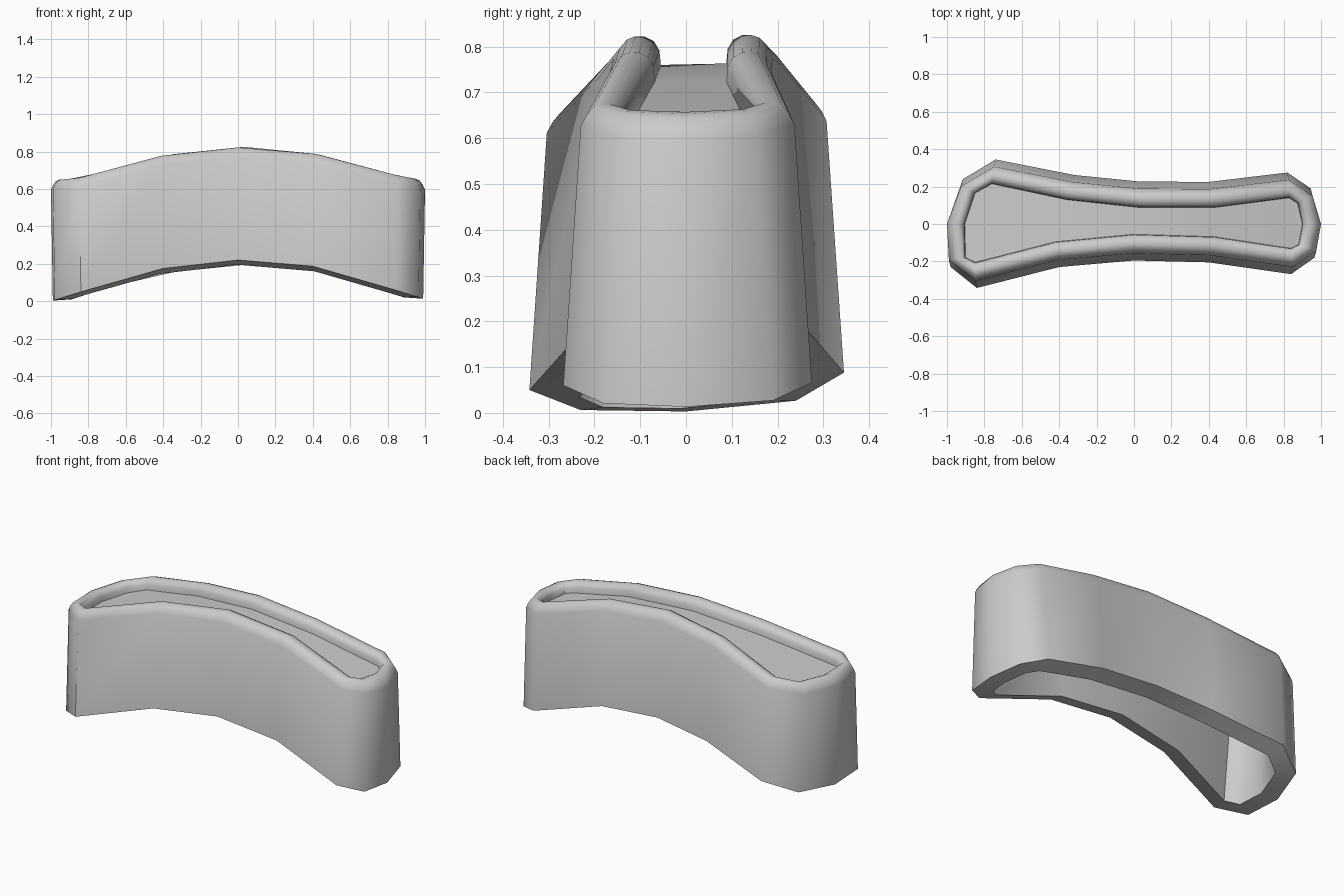
import bpy, bmesh, math
from mathutils import Vector

if "Cube" in bpy.data.objects:
    bpy.data.objects.remove(bpy.data.objects["Cube"])

# Plan outlines, counter-clockwise from the front left corner
BASE = [(-.84, -.342), (-.4, -.23), (0, -.195), (.4, -.205), (.84, -.268), (.965, -.18),
        (.99, 0), (.945, .19), (.82, .275), (.4, .225), (.03, .227), (-.32, .262),
        (-.74, .345), (-.915, .24), (-.99, 0), (-.98, -.23)]
MOUTH = [(-.85, -.205), (-.42, -.095), (0, -.055), (.43, -.068), (.84, -.13), (.88, -.11),
         (.9, 0), (.875, .11), (.83, .14), (.43, .088), (.03, .088), (-.36, .13),
         (-.76, .215), (-.85, .165), (-.905, 0), (-.9, -.18)]
# Arches of the bottom edge and of the rim crest
LOW = [(-1, 0), (-.84, .05), (-.74, .088), (-.4, .175), (0, .22), (.4, .187), (.84, .06), (1, .01)]
HIGH = [(-1, .645), (-.84, .66), (-.4, .78), (.03, .825), (.44, .785), (.84, .675), (1, .645)]


def arch(table, x):
    x = max(-1, min(1, x))
    for (x0, z0), (x1, z1) in zip(table, table[1:]):
        if x <= x1:
            return z0 + (z1 - z0) * (x - x0) / (x1 - x0)


def inset(loop, d):
    out = []
    for i, p in enumerate(loop):
        a, b, c = Vector(loop[i - 1]), Vector(p), Vector(loop[(i + 1) % len(loop)])
        u, v = (b - a).normalized(), (c - b).normalized()
        n1, n2 = Vector((-u.y, u.x)), Vector((-v.y, v.x))
        out.append(tuple(b + (n1 + n2) * d / (1 + n1.dot(n2))))
    return out


def ring(bm, loop, table, dz):
    return [bm.verts.new((x, y, arch(table, x) + dz)) for x, y in loop]


def cap(bm, r):
    for i in range(4):
        bm.faces.new((r[i], r[i + 1], r[11 - i], r[12 - i]))
    bm.faces.new(r[4:9])
    bm.faces.new(r[12:] + r[:1])


bm = bmesh.new()
shoulder = [(x * 1.01, y - math.copysign(min(.038, abs(y) * .2), y)) for x, y in BASE]

# Hollow underside, outer wall, rolled rim, then recessed floor
rings = [ring(bm, inset(shoulder, .1), HIGH, -.165),
         ring(bm, inset(BASE, .1), LOW, -.025),
         ring(bm, BASE, LOW, 0)]
for t, dz in [(0, -.048), (.12, -.025), (.28, -.006), (.45, 0), (.65, 0),
              (.85, -.01), (.97, -.03), (1, -.062)]:
    loop = [(a[0] + (b[0] - a[0]) * t, a[1] + (b[1] - a[1]) * t)
            for a, b in zip(shoulder, MOUTH)]
    rings.append(ring(bm, loop, HIGH, dz))
for a, b in zip(rings, rings[1:]):
    for i in range(16):
        j = (i + 1) % 16
        bm.faces.new((a[i], a[j], b[j], b[i]))
cap(bm, rings[0])
cap(bm, rings[-1])
bmesh.ops.recalc_face_normals(bm, faces=bm.faces)

mesh = bpy.data.meshes.new("arched_shell")
bm.to_mesh(mesh)
bm.free()
obj = bpy.data.objects.new("arched_shell", mesh)
bpy.context.collection.objects.link(obj)
bpy.context.view_layer.objects.active = obj
obj.select_set(True)
bpy.ops.object.shade_smooth_by_angle(angle=math.radians(50))
